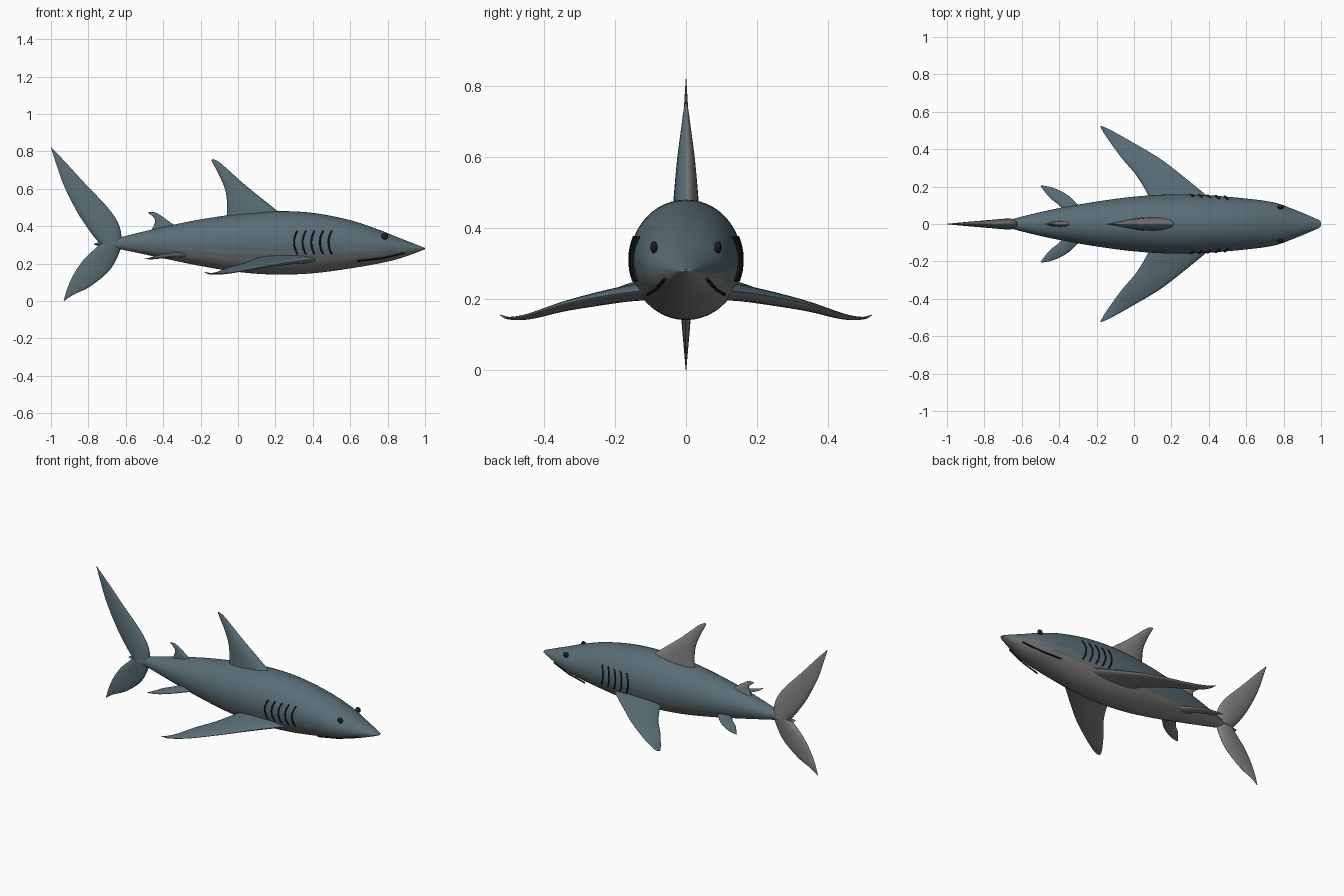
import bpy, bmesh, math
from mathutils import Vector

if "Cube" in bpy.data.objects:
    bpy.data.objects.remove(bpy.data.objects["Cube"])


def material(name, rgb):
    m = bpy.data.materials.new(name)
    m.diffuse_color = (*rgb, 1)
    m.use_nodes = True
    m.node_tree.nodes["Principled BSDF"].inputs["Base Color"].default_value = m.diffuse_color
    return m


BACK = material("slate_back", (0.10, 0.155, 0.18))
FLANK = material("flank_blend", (0.15, 0.18, 0.19))
BELLY = material("grey_belly", (0.23, 0.225, 0.22))
BLACK = material("black_detail", (0.012, 0.012, 0.015))


def spline(rows, steps):
    """Smoothly resample a list of equal-length rows (Catmull-Rom)."""
    p = [Vector(r) for r in rows]
    p = [2 * p[0] - p[1]] + p + [2 * p[-1] - p[-2]]
    out = []
    for i in range(1, len(p) - 2):
        a, b, c, d = p[i - 1:i + 3]
        for k in range(steps):
            t = k / steps
            out.append(0.5 * (2 * b + (c - a) * t + (2 * a - 5 * b + 4 * c - d) * t * t
                              + (3 * b - a - 3 * c + d) * t ** 3))
    return out + [p[-2]]


def loft(name, rings, paint):
    """Skin closed rings, cap the ends and paint faces by their normal."""
    bm = bmesh.new()
    vs = [[bm.verts.new(co) for co in ring] for ring in rings]
    n = len(vs[0])
    for a, b in zip(vs, vs[1:]):
        for i in range(n):
            j = (i + 1) % n
            bm.faces.new((a[i], a[j], b[j], b[i]))
    bm.faces.new(vs[0])
    bm.faces.new(vs[-1])
    bmesh.ops.recalc_face_normals(bm, faces=bm.faces)
    bm.normal_update()
    for f in bm.faces:
        f.material_index = paint(f.normal)
    me = bpy.data.meshes.new(name)
    bm.to_mesh(me)
    bm.free()
    for m in (BACK, FLANK, BELLY):
        me.materials.append(m)
    ob = bpy.data.objects.new(name, me)
    bpy.context.collection.objects.link(ob)
    bpy.ops.object.select_all(action='DESELECT')
    ob.select_set(True)
    bpy.context.view_layer.objects.active = ob
    bpy.ops.object.shade_smooth_by_angle(angle=math.radians(50))
    return ob


def under(n):
    return 2 if n.z < -0.5 else 1 if n.z < -0.2 else 0


def far_side(n):
    return 2 if n.y > 0 else 0


def fin(name, stations, thick_axis, paint):
    """stations: leading xyz, trailing xyz, half thickness."""
    rings = []
    for s in spline(stations, 6):
        lead, trail, th = Vector(s[0:3]), Vector(s[3:6]), max(s[6], 0.0005)
        ring = []
        for k in range(24):
            a = math.tau * k / 24
            ring.append(lead.lerp(trail, (1 - math.cos(a)) / 2)
                        + Vector(thick_axis) * th * math.sin(a))
        rings.append(ring)
    return loft(name, rings, paint)


def upright_fin(name, rows):
    """rows: lead x, lead z, trail x, trail z, half thickness."""
    return fin(name, [(a, 0, b, c, 0, d, t) for a, b, c, d, t in rows], (0, 1, 0), far_side)


def tube(name, points, radius):
    cu = bpy.data.curves.new(name, 'CURVE')
    cu.dimensions = '3D'
    cu.bevel_depth = radius
    cu.bevel_resolution = 2
    cu.use_fill_caps = True
    sp = cu.splines.new('POLY')
    sp.points.add(len(points) - 1)
    for p, co in zip(sp.points, points):
        p.co = (*co, 1)
    cu.materials.append(BLACK)
    bpy.context.collection.objects.link(bpy.data.objects.new(name, cu))


# body: x, half width, top z, bottom z
BODY = spline([(-0.66, 0.024, 0.333, 0.283), (-0.55, 0.052, 0.36, 0.26),
               (-0.4, 0.085, 0.396, 0.228), (-0.2, 0.12, 0.436, 0.187),
               (0.0, 0.146, 0.465, 0.155), (0.2, 0.158, 0.48, 0.141),
               (0.4, 0.153, 0.471, 0.148), (0.6, 0.136, 0.432, 0.174),
               (0.75, 0.115, 0.382, 0.2), (0.85, 0.08, 0.342, 0.223),
               (0.94, 0.043, 0.307, 0.253), (0.99, 0.02, 0.287, 0.273),
               (1.0, 0.006, 0.283, 0.277)], 6)
loft("body", [[(x, w * math.cos(a), (t + b) / 2 + (t - b) / 2 * math.sin(a))
               for a in (math.tau * k / 48 for k in range(48))]
              for x, w, t, b in BODY], under)


def skin_y(x, z):
    """Half width of the body surface at x, z."""
    for p, q in zip(BODY, BODY[1:]):
        if p[0] <= x <= q[0]:
            _, w, t, b = p.lerp(q, (x - p[0]) / (q[0] - p[0]))
            r = (z - (t + b) / 2) / ((t - b) / 2)
            return w * math.sqrt(max(0, 1 - r * r))


# upright fins
upright_fin("dorsal_fin", [
    (0.27, 0.43, -0.065, 0.43, 0.038), (0.215, 0.478, -0.058, 0.49, 0.035),
    (0.05, 0.61, -0.065, 0.58, 0.025), (-0.04, 0.69, -0.09, 0.65, 0.015),
    (-0.1, 0.742, -0.115, 0.7, 0.008), (-0.135, 0.76, -0.143, 0.752, 0.002)])
upright_fin("second_dorsal_fin", [
    (-0.31, 0.385, -0.465, 0.375, 0.016), (-0.35, 0.412, -0.45, 0.405, 0.014),
    (-0.4, 0.448, -0.443, 0.432, 0.01), (-0.44, 0.472, -0.46, 0.455, 0.005),
    (-0.475, 0.475, -0.482, 0.471, 0.001)])
upright_fin("tail_upper_lobe", [
    (-0.618, 0.31, -0.73, 0.295, 0.03), (-0.636, 0.406, -0.79, 0.37, 0.026),
    (-0.695, 0.497, -0.86, 0.476, 0.02), (-0.82, 0.63, -0.93, 0.615, 0.012),
    (-0.93, 0.75, -0.968, 0.72, 0.006), (-0.998, 0.82, -1.0, 0.818, 0.001)])
upright_fin("tail_lower_lobe", [
    (-0.622, 0.32, -0.73, 0.315, 0.028), (-0.63, 0.27, -0.775, 0.27, 0.024),
    (-0.685, 0.166, -0.83, 0.215, 0.017), (-0.79, 0.078, -0.88, 0.14, 0.01),
    (-0.88, 0.033, -0.912, 0.068, 0.005), (-0.93, 0.0, -0.932, 0.004, 0.001)])

# small keel through the tail root
fin("tail_keel", [(-0.6, -0.028, 0.304, -0.765, -0.012, 0.304, 0.002),
                  (-0.6, 0.0, 0.304, -0.77, 0.0, 0.304, 0.012),
                  (-0.6, 0.028, 0.304, -0.765, 0.012, 0.304, 0.002)], (0, 0, 1), under)

for side, s in (("right", -1), ("left", 1)):
    # paired fins
    fin(side + "_pectoral_fin", [
        (0.46, s * 0.09, 0.225, 0.1, s * 0.08, 0.225, 0.028),
        (0.385, s * 0.155, 0.22, 0.075, s * 0.155, 0.215, 0.024),
        (0.25, s * 0.265, 0.203, 0.012, s * 0.26, 0.192, 0.018),
        (0.134, s * 0.353, 0.183, -0.06, s * 0.345, 0.173, 0.013),
        (-0.03, s * 0.45, 0.153, -0.123, s * 0.43, 0.15, 0.008),
        (-0.13, s * 0.505, 0.146, -0.16, s * 0.485, 0.146, 0.004),
        (-0.176, s * 0.525, 0.155, -0.181, s * 0.522, 0.155, 0.001)],
        (0, 0, 1), under)
    fin(side + "_pelvic_fin", [
        (-0.25, s * 0.06, 0.248, -0.36, s * 0.05, 0.25, 0.015),
        (-0.3, s * 0.105, 0.245, -0.4, s * 0.1, 0.245, 0.013),
        (-0.355, s * 0.155, 0.24, -0.445, s * 0.135, 0.237, 0.01),
        (-0.43, s * 0.193, 0.23, -0.475, s * 0.17, 0.228, 0.006),
        (-0.495, s * 0.207, 0.225, -0.5, s * 0.202, 0.225, 0.001)],
        (0, 0, 1), under)
    # gill slits
    for i in range(5):
        pts = []
        for k in range(9):
            u = k / 4 - 1
            x, z = 0.3 + 0.046 * i + 0.017 * u * u, 0.313 + 0.062 * u
            pts.append((x, s * (skin_y(x, z) + 0.001), z))
        tube(f"{side}_gill_{i + 1}", pts, 0.0045)
    # mouth line
    tube(side + "_mouth", [(0.64, s * 0.108, 0.213), (0.77, s * 0.085, 0.227),
                           (0.89, s * 0.059, 0.256)], 0.0045)
    # eye
    bpy.ops.mesh.primitive_uv_sphere_add(segments=20, ring_count=12, radius=1,
                                         location=(0.785, s * 0.09, 0.346))
    eye = bpy.context.object
    eye.name = side + "_eye"
    eye.scale = (0.018, 0.01, 0.017)
    eye.data.materials.append(BLACK)
    bpy.ops.object.shade_smooth_by_angle()
